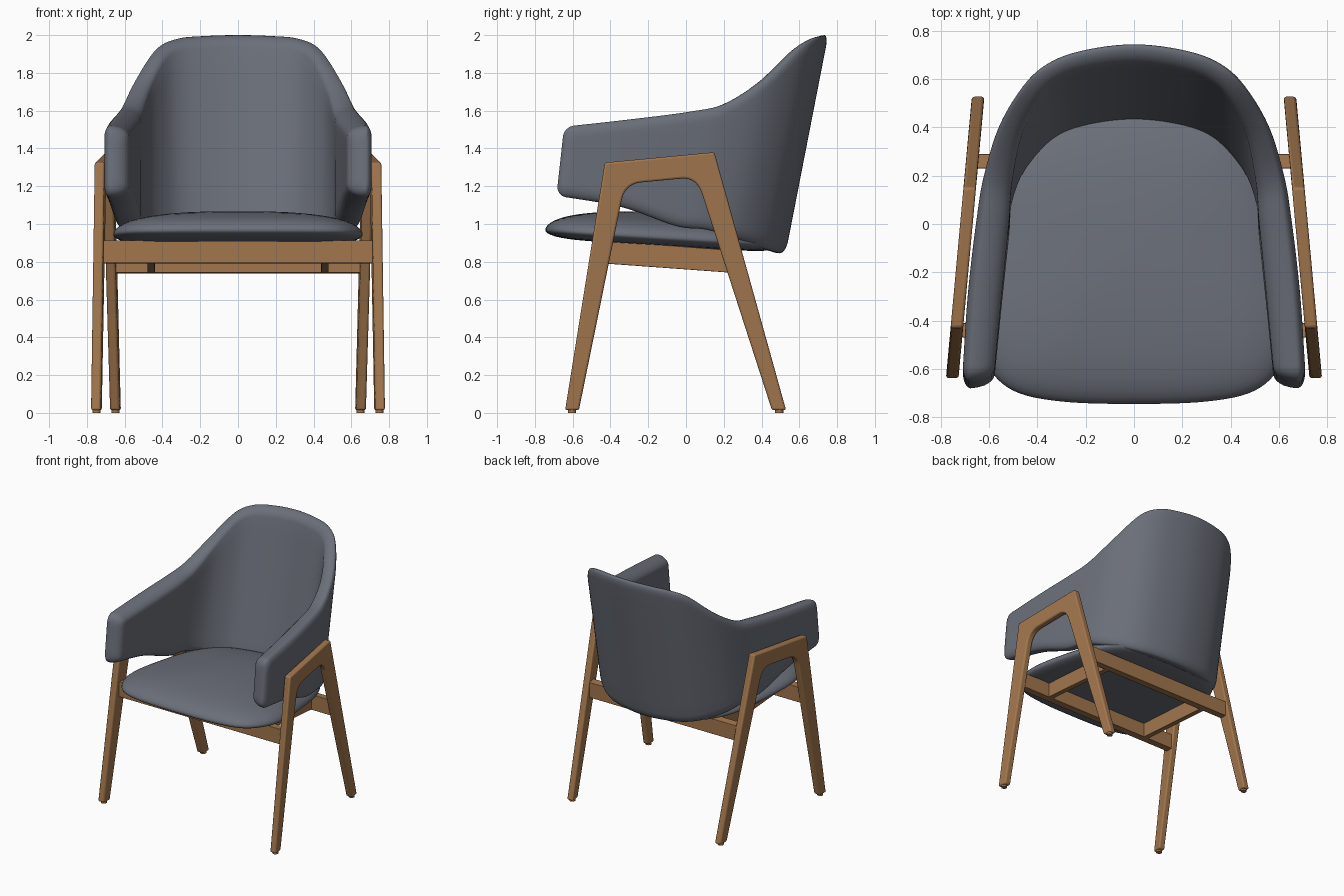
import bpy, bmesh, math

if "Cube" in bpy.data.objects:
    bpy.data.objects.remove(bpy.data.objects["Cube"])


def material(name, col):
    m = bpy.data.materials.new(name)
    m.diffuse_color = (*col, 1)
    m.use_nodes = True
    m.node_tree.nodes["Principled BSDF"].inputs["Base Color"].default_value = m.diffuse_color
    return m


FABRIC = material("slate grey fabric", (0.145, 0.158, 0.19))
WOOD = material("oak wood", (0.36, 0.182, 0.074))


def finish(name, bm, mat, bevel=0.0, angle=40):
    bmesh.ops.remove_doubles(bm, verts=bm.verts, dist=1e-4)
    bmesh.ops.recalc_face_normals(bm, faces=bm.faces)
    me = bpy.data.meshes.new(name)
    bm.to_mesh(me)
    bm.free()
    me.materials.append(mat)
    ob = bpy.data.objects.new(name, me)
    bpy.context.collection.objects.link(ob)
    if bevel:
        b = ob.modifiers.new("bevel", 'BEVEL')
        b.width, b.segments, b.limit_method = bevel, 3, 'ANGLE'
        b.angle_limit = math.radians(35)
    bpy.ops.object.select_all(action='DESELECT')
    ob.select_set(True)
    bpy.context.view_layer.objects.active = ob
    bpy.ops.object.shade_smooth_by_angle(angle=math.radians(angle))
    return ob


def spline(pts, p):
    # Catmull-Rom through tuples, p in 0..len-1
    n = len(pts)
    i = max(0, min(n - 2, int(p)))
    t = p - i
    b, c = pts[i], pts[i + 1]
    a = pts[i - 1] if i > 0 else [2 * u - v for u, v in zip(b, c)]
    d = pts[i + 2] if i + 2 < n else [2 * v - u for u, v in zip(b, c)]
    return [0.5 * (2 * q + (r - o) * t + (2 * o - 5 * q + 4 * r - s) * t * t
                   + (3 * q - o - 3 * r + s) * t ** 3)
            for o, q, r, s in zip(a, b, c, d)]


def skin(bm, grid):
    for r0, r1 in zip(grid, grid[1:]):
        for k in range(len(r0) - 1):
            bm.faces.new((r0[k], r0[k + 1], r1[k + 1], r1[k]))


# Wraparound back and arms: x, y (outer plan), bottom z, top z, lean, thickness low/high
half = [
    (0, .558, .845, 2.0, .195, .12, .08),
    (.18, .54, .85, 1.995, .195, .12, .08),
    (.33, .497, .862, 1.98, .195, .12, .08),
    (.445, .42, .885, 1.925, .193, .12, .085),
    (.555, .285, .925, 1.765, .18, .12, .1),
    (.62, .12, .97, 1.638, .15, .12, .12),
    (.652, -.05, .99, 1.595, .13, .135, .135),
    (.688, -.35, 1.09, 1.555, .12, .14, .14),
    (.712, -.70, 1.15, 1.515, .11, .13, .13),
]
path = [(-q[0], *q[1:]) for q in half[:0:-1]] + half
R, RC, SEG = .065, .05, .35
SEAM = .25  # share of the thickness lying outside the edge seam
END = len(path) - 1
rim = [1 - math.cos(k * math.pi / 14) for k in range(8)]
lo = [R * o / SEG for o in rim]
mid = [k / 8 for k in range(2, END * 8 - 1)]
params = lo + mid + [END - o for o in reversed(lo)]
bm = bmesh.new()
layers = ([], [])
for p in params:
    x, y, zb, zt, lean, t0, t1 = spline(path, p)
    a, b = spline(path, max(0, p - .01)), spline(path, min(END, p + .01))
    dx, dy = b[0] - a[0], b[1] - a[1]
    ln = math.hypot(dx, dy)
    nx, ny = -dy / ln, dx / ln
    e = min(p, END - p) * SEG
    fu = math.sqrt(max(0, 1 - (1 - min(e, R) / R) ** 2))
    inset = RC - math.sqrt(max(0, RC ** 2 - max(0, RC - e) ** 2))
    zb, zt = zb + inset, zt - inset
    zs = [zb + R * o for o in rim]
    zs += [zb + R + (zt - zb - 2 * R) * k / 10 for k in range(1, 10)]
    zs += [zt - R * o for o in reversed(rim)]
    cols = ([], [])
    for z in zs:
        d = min(z - zb, zt - z, R)
        fv = math.sqrt(max(0, 1 - (1 - d / R) ** 2))
        t = t0 + (t1 - t0) * (z - zb) / (zt - zb)
        for s, col in zip((SEAM, SEAM - 1), cols):
            o = t * (s * fu * fv - SEAM)
            col.append(bm.verts.new((x + nx * o, y + ny * o + lean * (z - 1), z)))
    layers[0].append(cols[0])
    layers[1].append(cols[1])
for g in layers:
    skin(bm, g)
finish("back_and_arms", bm, FABRIC, angle=60)

# Seat cushion: outline filled by rings with a crowned top
out = [(0, -.745), (.3, -.735), (.5, -.69), (.61, -.58), (.66, -.4), (.63, -.1),
       (.56, .2), (.42, .4), (.2, .49), (0, .51)]
loop = out + [(-q[0], q[1]) for q in out[-2:0:-1]]
wrap = loop[-2:] + loop + loop[:3]
N = 108
ring = [spline(wrap, 2 + len(loop) * k / N) for k in range(N)]
scales = [.02] + [math.sin(k * math.pi / 32) for k in range(2, 17)]
bm = bmesh.new()
for side in (1, -1):
    rows = []
    for s in scales:
        row = []
        for x, y in ring:
            px, py = x * s, -.1 + (y + .1) * s
            edge = .965 - .062 * (py + .7)
            h = math.sqrt(max(0, 1 - s ** 7))
            z = edge + .068 * h + .065 * (1 - s * s) if side > 0 else edge - .045 * h
            row.append(bm.verts.new((px, py, z)))
        rows.append(row + row[:1])
    skin(bm, rows)
    bm.faces.new(rows[0][:-1])
finish("seat_cushion", bm, FABRIC, angle=60)


# Side frames: inverted V profile, splayed in plan
def arc(a, c, b, n=7):
    return [tuple((1 - t) ** 2 * i + 2 * t * (1 - t) * j + t * t * k
                  for i, j, k in zip(a, c, b)) for t in [m / n for m in range(n + 1)]]


profile = [(-.64, .014), (-.43, 1.325), (.15, 1.38), (.53, .014), (.455, .014)]
profile += arc((.085, 1.16), (.055, 1.25), (-.03, 1.24))
profile += arc((-.24, 1.22), (-.325, 1.21), (-.342, 1.12)) + [(-.567, .014)]


def plan_x(y):
    return .694 - .092 * y


for sgn, side in ((1, "right"), (-1, "left")):
    bm = bmesh.new()
    f = bm.faces.new([bm.verts.new((sgn * (plan_x(y) - .026), y, z)) for y, z in profile])
    ext = bmesh.ops.extrude_face_region(bm, geom=[f])
    for v in ext["geom"]:
        if isinstance(v, bmesh.types.BMVert):
            v.co.x += sgn * .052
    finish(side + "_leg_frame", bm, WOOD, bevel=.011)
    # Foot glides
    for y, end in ((-.604, "front"), (.493, "rear")):
        bpy.ops.mesh.primitive_cylinder_add(vertices=20, radius=.022, depth=.03,
                                            location=(sgn * plan_x(y), y, .015))
        g = bpy.context.object
        g.name = f"{end}_{side}_foot_glide"
        g.data.materials.append(WOOD)
        bpy.ops.object.shade_smooth_by_angle()


# Under-seat rails: boxes whose height may slope along y
def rail(name, x0, x1, y0, y1, z0, z1):
    bm = bmesh.new()
    bmesh.ops.create_cube(bm, size=1)
    for v in bm.verts:
        front = v.co.y < 0
        base = z0 if front else z1
        v.co = (x0 if v.co.x < 0 else x1, y0 if front else y1, base + (.12 if v.co.z > 0 else 0))
    finish(name, bm, WOOD, bevel=.003)


rail("front_cross_rail", -.715, .715, -.47, -.41, .793, .79)
rail("rear_cross_rail", -.66, .66, .23, .29, .742, .737)
for sgn, side in ((1, "right"), (-1, "left")):
    xs = sorted((sgn * .44, sgn * .48))
    rail(side + "_seat_rail", *xs, -.42, .24, .79, .742)
